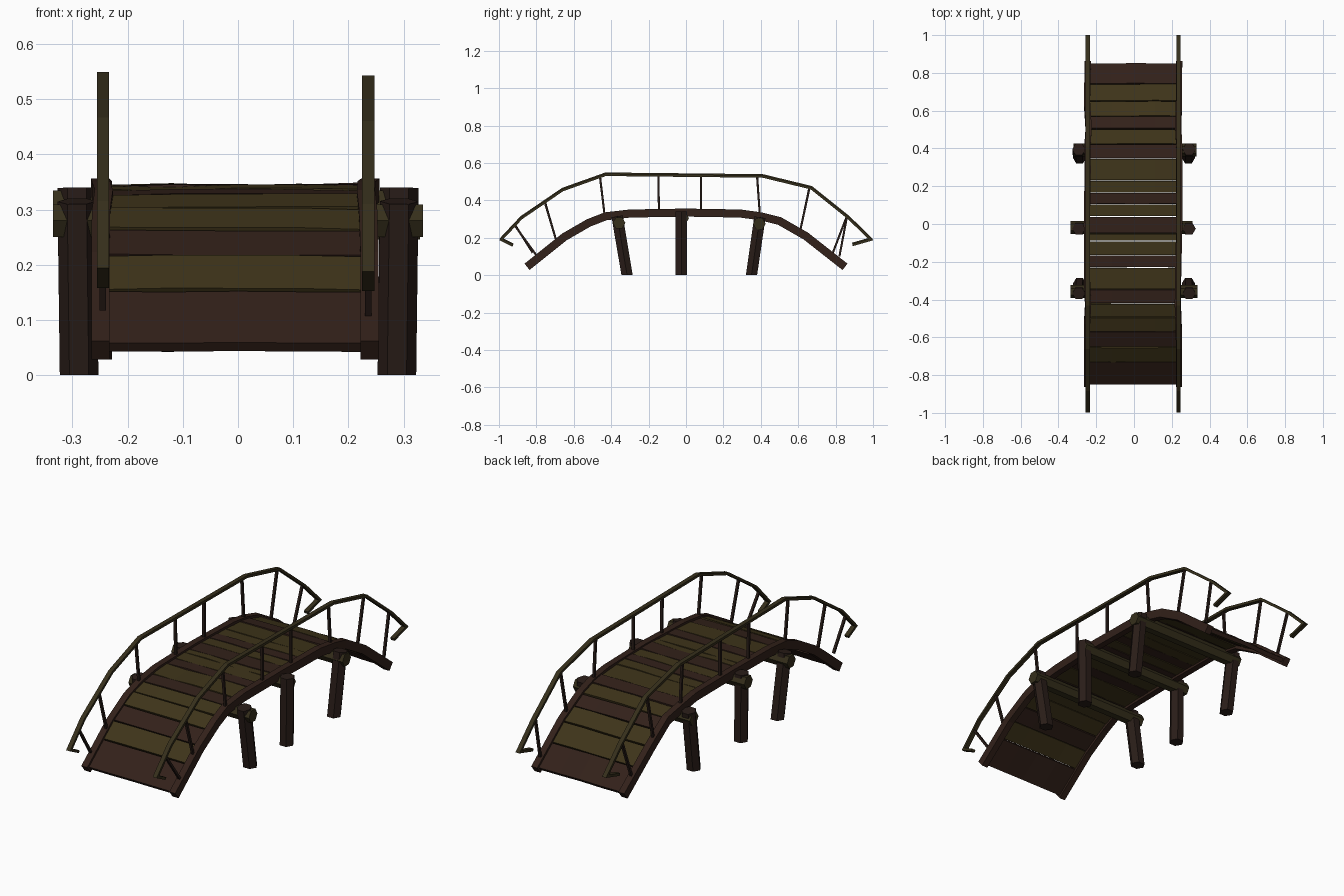
import bpy, bmesh, math, random
from mathutils import Vector

if "Cube" in bpy.data.objects:
    bpy.data.objects.remove(bpy.data.objects["Cube"])

random.seed(4)


def material(name, rgb):
    m = bpy.data.materials.new(name)
    m.diffuse_color = (*rgb, 1)
    m.use_nodes = True
    m.node_tree.nodes["Principled BSDF"].inputs["Base Color"].default_value = m.diffuse_color
    return m


OLIVE = material("olive_wood", (0.048, 0.034, 0.010))
RED = material("red_brown_wood", (0.032, 0.015, 0.010))
DARK = material("dark_wood", (0.022, 0.012, 0.009))
RAIL = material("rail_wood", (0.036, 0.028, 0.011))


def finish(name, bm, mat):
    bmesh.ops.recalc_face_normals(bm, faces=bm.faces)
    me = bpy.data.meshes.new(name)
    bm.to_mesh(me)
    bm.free()
    ob = bpy.data.objects.new(name, me)
    me.materials.append(mat)
    bpy.context.collection.objects.link(ob)
    return ob


def skin(name, rings, mat):
    """Join a row of equal cross-sections into a closed bar."""
    bm = bmesh.new()
    vs = [[bm.verts.new(p) for p in r] for r in rings]
    n = len(vs[0])
    for a, b in zip(vs, vs[1:]):
        for i in range(n):
            j = (i + 1) % n
            bm.faces.new((a[i], a[j], b[j], b[i]))
    bm.faces.new(vs[0])
    bm.faces.new(vs[-1])
    return finish(name, bm, mat)


def bar(name, path, x, width, thick, mat, wobble=0.0):
    """Mitred rectangular bar following a (y, z) path."""
    pts = [Vector(p) for p in path]
    rings = []
    for i, p in enumerate(pts):
        d0 = (p - pts[max(i - 1, 0)]).normalized()
        d1 = (pts[min(i + 1, len(pts) - 1)] - p).normalized()
        t = (d0 + d1).normalized()
        ref = d1 if d1.length else d0
        n = Vector((-t.y, t.x)) * (thick / 2 / max(t.dot(ref), 0.5))
        xc = x + random.uniform(-wobble, wobble)
        rings.append([(xc + sx * width / 2, p.x + sn * n.x, p.y + sn * n.y)
                      for sx, sn in ((-1, -1), (1, -1), (1, 1), (-1, 1))])
    return skin(name, rings, mat)


def log(name, a, b, r, sides, mat, phase=0.0):
    """Straight prism between two points."""
    a, b = Vector(a), Vector(b)
    d = (b - a).normalized()
    u = Vector((1, 0, 0)) if abs(d.x) < 0.7 else Vector((0, 1, 0))
    u = (u - d * u.dot(d)).normalized()
    v = d.cross(u)
    rings = [[p + r * (math.cos(t) * u + math.sin(t) * v)
              for t in (phase + 2 * math.pi * k / sides for k in range(sides))]
             for p in (a, b)]
    return skin(name, rings, mat)


ARCH = [(-0.85, 0.045), (-0.65, 0.205), (-0.52, 0.28), (-0.43, 0.315), (-0.30, 0.33),
        (0, 0.335), (0.29, 0.33), (0.40, 0.315), (0.50, 0.29), (0.64, 0.21), (0.85, 0.045)]


def arch_z(y):
    for (y0, z0), (y1, z1) in zip(ARCH, ARCH[1:]):
        if y <= y1:
            return z0 + (z1 - z0) * (y - y0) / (y1 - y0)
    return ARCH[-1][1]


# deck planks: edges along y and colours from front to back
EDGES = [-0.845, -0.725, -0.645, -0.565, -0.49, -0.42, -0.345, -0.23, -0.165, -0.09,
         -0.05, 0.04, 0.105, 0.165, 0.23, 0.345, 0.42, 0.50, 0.565, 0.645, 0.735, 0.845]
COLOURS = "roroororoororoororoor"
for k, (y0, y1) in enumerate(zip(EDGES, EDGES[1:])):
    y0, y1 = y0 + 0.002, y1 - 0.002
    d = Vector((y1 - y0, arch_z(y1) - arch_z(y0))).normalized()
    n = Vector((-d.y, d.x))
    rings = []
    for x in (-0.235, -0.12, 0.0, 0.11, 0.225):
        j = random.uniform(-0.003, 0.003)
        ring = []
        for y, h in ((y0, -0.008), (y1, -0.008), (y1, 0.012), (y0, 0.012)):
            ring.append((x, y + n.x * (h + j), arch_z(y) + n.y * (h + j)))
        rings.append(ring)
    skin(f"deck_plank_{k + 1}", rings, OLIVE if COLOURS[k] == "o" else RED)

# side beams, handrails and rail posts
RAIL_PATH = [(-0.925, 0.158), (-0.988, 0.19), (-0.88, 0.305), (-0.66, 0.455), (-0.43, 0.537),
             (0.41, 0.528), (0.67, 0.465), (0.87, 0.305), (0.988, 0.19), (0.89, 0.162)]
POSTS = [((-0.755, 0.39), (-0.695, 0.19)), ((-0.46, 0.525), (-0.435, 0.32)),
         ((-0.147, 0.532), (-0.145, 0.335)), ((0.08, 0.53), (0.08, 0.335)),
         ((0.38, 0.527), (0.395, 0.32)), ((0.66, 0.465), (0.61, 0.235))]
ENDS = {"left": [((-0.915, 0.265), (-0.82, 0.12)), ((0.86, 0.31), (0.785, 0.12))],
        "right": [((-0.915, 0.265), (-0.795, 0.10)), ((0.86, 0.31), (0.82, 0.10))]}
for side, x, lift in (("left", -0.245, 0.006), ("right", 0.236, 0)):
    bar(f"{side}_side_beam", ARCH, x, 0.033, 0.043, RED, 0.005)
    bar(f"{side}_handrail", [(y, z + lift) for y, z in RAIL_PATH], x, 0.022, 0.013, RAIL)
    for k, ((yt, zt), (yb, zb)) in enumerate(POSTS + ENDS[side]):
        bar(f"{side}_rail_post_{k + 1}", [(yb, zb), (yt, zt + lift)], x, 0.012, 0.011, DARK)

# trestles: a cross log and two leaning legs each
TRESTLES = [("front", -0.368, -0.315, 0.315, -0.358, 0.28, -0.335, 0.335),
            ("middle", -0.025, -0.025, 0.34, -0.018, 0.305, -0.335, 0.31),
            ("back", 0.395, 0.35, 0.31, 0.392, 0.275, -0.32, 0.33)]
for name, yt, yb, zt, yc, zc, x0, x1 in TRESTLES:
    log(f"{name}_cross_log", (x0, yc, zc), (x1, yc, zc), 0.034, 6, RAIL)
    for side, s in (("left", -1), ("right", 1)):
        leg = log(f"{name}_{side}_leg", (s * 0.288, yb, 0), (s * 0.292, yt, zt), 0.035, 6, DARK)
        for v in leg.data.vertices:  # flatten feet on the ground
            if v.co.z < 0.1:
                v.co.z = 0
